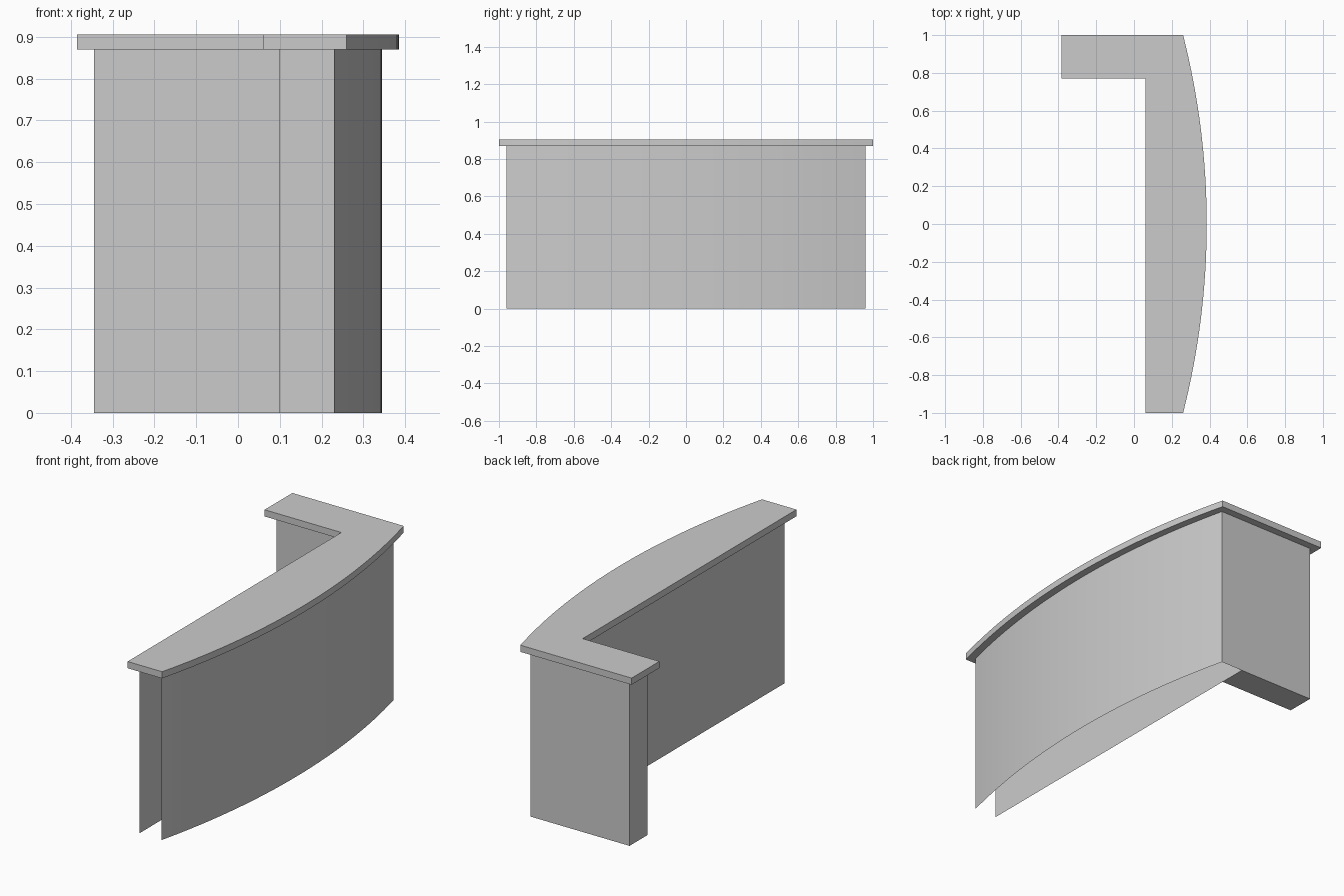
import bpy
import bmesh
import math

cube = bpy.data.objects.get("Cube")
if cube:
    bpy.data.objects.remove(cube, do_unlink=True)

grey = bpy.data.materials.new("light_grey")
grey.use_nodes = True
colour = (0.6, 0.6, 0.6, 1)
grey.diffuse_color = colour
grey.node_tree.nodes["Principled BSDF"].inputs["Base Color"].default_value = colour

BODY_TOP = 0.87
TOP = 0.905
SEGMENTS = 32


def bow(end_x, mid_x, half):
    """Circular arc from the front end to the back end, bulging to +x."""
    sag = mid_x - end_x
    radius = (half * half + sag * sag) / (2 * sag)
    sweep = math.asin(half / radius)
    points = []
    for i in range(SEGMENTS + 1):
        a = sweep * (2 * i / SEGMENTS - 1)
        points.append((mid_x - radius + radius * math.cos(a), radius * math.sin(a)))
    return points


def finish(bm, name):
    mesh = bpy.data.meshes.new(name)
    bm.to_mesh(mesh)
    bm.free()
    obj = bpy.data.objects.new(name, mesh)
    bpy.context.collection.objects.link(obj)
    mesh.materials.append(grey)
    bpy.ops.object.select_all(action='DESELECT')
    obj.select_set(True)
    bpy.context.view_layer.objects.active = obj
    bpy.ops.object.shade_smooth_by_angle(angle=math.radians(30))
    return obj


def solid(name, outline, z0, z1):
    """Closed prism from a counter-clockwise outline."""
    bm = bmesh.new()
    face = bm.faces.new([bm.verts.new((x, y, z0)) for x, y in outline])
    new = bmesh.ops.extrude_face_region(bm, geom=[face])["geom"]
    verts = [v for v in new if isinstance(v, bmesh.types.BMVert)]
    bmesh.ops.translate(bm, verts=verts, vec=(0, 0, z1 - z0))
    bmesh.ops.recalc_face_normals(bm, faces=bm.faces)
    return finish(bm, name)


def sheet(name, path, z0, z1):
    """Thin upright panel following a path, outside on the right of travel."""
    bm = bmesh.new()
    low = [bm.verts.new((x, y, z0)) for x, y in path]
    high = [bm.verts.new((x, y, z1)) for x, y in path]
    for i in range(len(path) - 1):
        bm.faces.new((low[i], low[i + 1], high[i + 1], high[i]))
    return finish(bm, name)


# Worktop: bowed along +x, with a short return arm at the back
solid("worktop",
      bow(0.26, 0.385, 1.0) + [(-0.385, 1.0), (-0.385, 0.77), (0.06, 0.77), (0.06, -1.0)],
      BODY_TOP, TOP)

# Closed block under the return arm
solid("return_block",
      [(-0.345, 0.81), (0.1, 0.81), (0.1, 0.96), (-0.345, 0.96)], 0, BODY_TOP)

# Bowed outer panel and back panel, open at the front end and underneath
sheet("bowed_panel", bow(0.23, 0.345, 0.96) + [(0.1, 0.96)], 0, BODY_TOP)

# Straight inner panel
sheet("inner_panel", [(0.1, 0.81), (0.1, -0.96)], 0, BODY_TOP)
